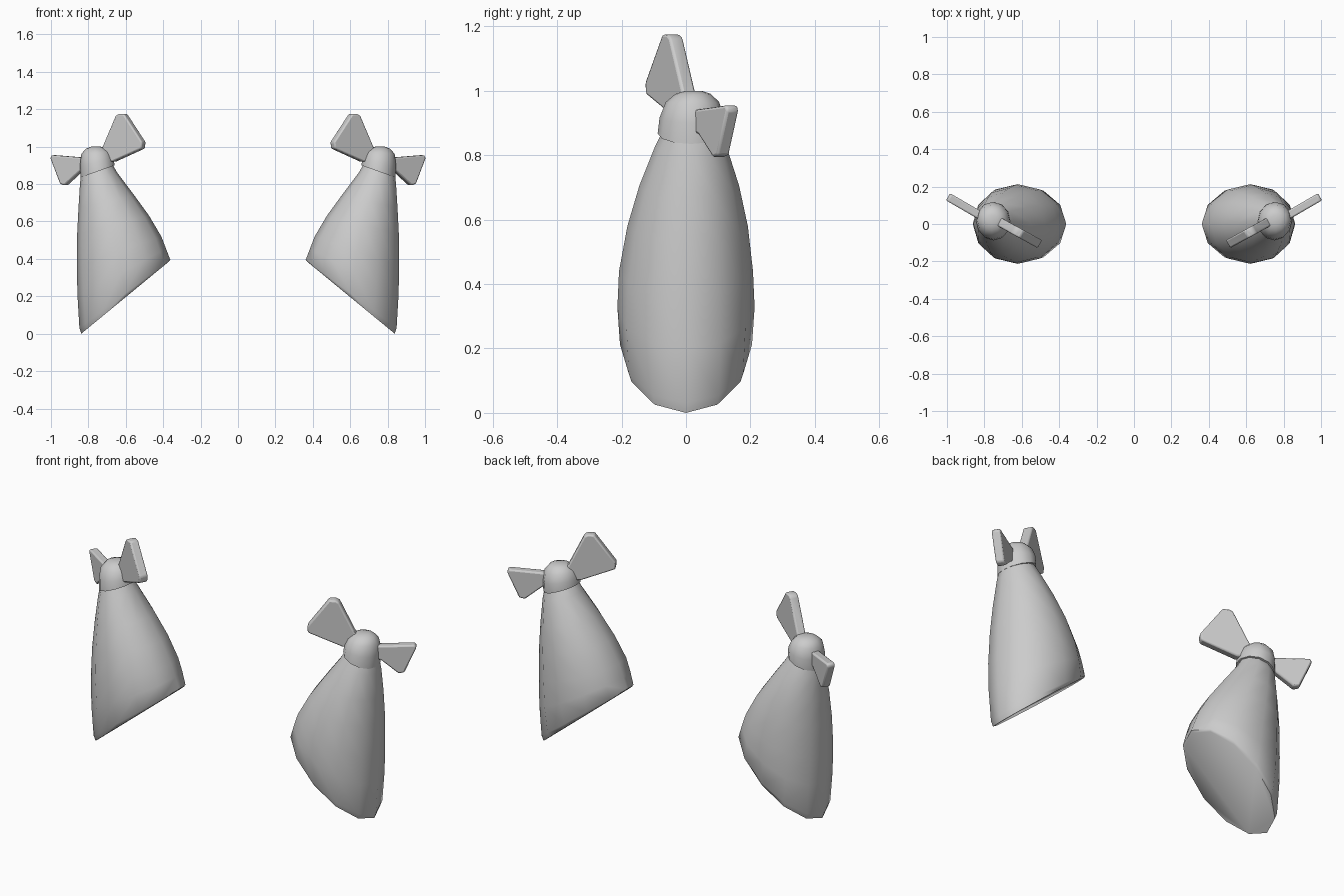
import bpy, bmesh, math
from mathutils import Vector

if "Cube" in bpy.data.objects:
    bpy.data.objects.remove(bpy.data.objects["Cube"])

SIDES = 12


def finish(name, bm, angle=50, bevel=0):
    bmesh.ops.recalc_face_normals(bm, faces=bm.faces)
    me = bpy.data.meshes.new(name)
    bm.to_mesh(me)
    bm.free()
    ob = bpy.data.objects.new(name, me)
    bpy.context.collection.objects.link(ob)
    if bevel:
        b = ob.modifiers.new("soft_edges", 'BEVEL')
        b.width, b.segments = bevel, 2
    m = ob.modifiers.new("mirror", 'MIRROR')
    m.use_axis[0] = True
    m.use_mirror_merge = False
    bpy.context.view_layer.objects.active = ob
    ob.select_set(True)
    bpy.ops.object.shade_smooth_by_angle(angle=math.radians(angle))
    ob.select_set(False)
    return ob


def loft(name, rings):
    """Each ring: inner x, inner z, outer x, outer z, y centre, y half width."""
    bm = bmesh.new()
    loops = []
    for xl, zl, xr, zr, yc, w in rings:
        loop = []
        for i in range(SIDES):
            a = 2 * math.pi * i / SIDES
            t = (1 + math.cos(a)) / 2
            loop.append(bm.verts.new((xl + (xr - xl) * t, yc + w * math.sin(a),
                                      zl + (zr - zl) * t)))
        loops.append(loop)
    for a, b in zip(loops, loops[1:]):
        for i in range(SIDES):
            j = (i + 1) % SIDES
            bm.faces.new((a[i], a[j], b[j], b[i]))
    bm.faces.new(loops[0])
    bm.faces.new(loops[-1])
    return finish(name, bm)


def fin(name, outline, x0, y0, slope, half):
    """Flat plate with an x-z outline, lying on a slanted upright plane."""
    bm = bmesh.new()
    n = Vector((-slope, 1, 0)).normalized() * half
    pts = [Vector((x, y0 + (x - x0) * slope, z)) for x, z in outline]
    front = [bm.verts.new(p - n) for p in pts]
    back = [bm.verts.new(p + n) for p in pts]
    bm.faces.new(front)
    bm.faces.new(back[::-1])
    for i in range(len(pts)):
        j = (i + 1) % len(pts)
        bm.faces.new((front[i], front[j], back[j], back[i]))
    return finish(name, bm, 40, 0.008)


# flared body, cut off at a slant
loft("sack_body", [
    (0.68, 0.92, 0.835, 0.88, 0.015, 0.075),
    (0.645, 0.86, 0.845, 0.80, 0.015, 0.11),
    (0.555, 0.74, 0.853, 0.67, 0.01, 0.155),
    (0.475, 0.63, 0.86, 0.53, 0.005, 0.187),
    (0.41, 0.52, 0.862, 0.36, 0.0, 0.208),
    (0.385, 0.455, 0.858, 0.20, 0.0, 0.213),
    (0.362, 0.395, 0.848, 0.03, 0.0, 0.205),
    (0.37, 0.385, 0.838, 0.0, 0.0, 0.195),
])

# rounded knot on top
loft("knot", [
    (0.66, 0.90, 0.842, 0.835, 0.015, 0.103),
    (0.665, 0.935, 0.845, 0.90, 0.018, 0.10),
    (0.68, 0.97, 0.838, 0.96, 0.02, 0.083),
    (0.705, 0.993, 0.815, 0.988, 0.022, 0.055),
    (0.735, 1.0, 0.785, 1.0, 0.024, 0.025),
])

# two bow tails
fin("inner_tail", [(0.73, 0.98), (0.715, 1.0), (0.645, 1.165), (0.63, 1.175),
                   (0.60, 1.175), (0.503, 1.025), (0.506, 0.99), (0.66, 0.92),
                   (0.71, 0.92)], 0.69, -0.005, 0.55, 0.024)
fin("outer_tail", [(0.80, 0.94), (0.84, 0.943), (0.988, 0.955), (0.996, 0.94),
                   (0.943, 0.80), (0.918, 0.793), (0.84, 0.865), (0.80, 0.875)],
    0.83, 0.05, 0.58, 0.022)
